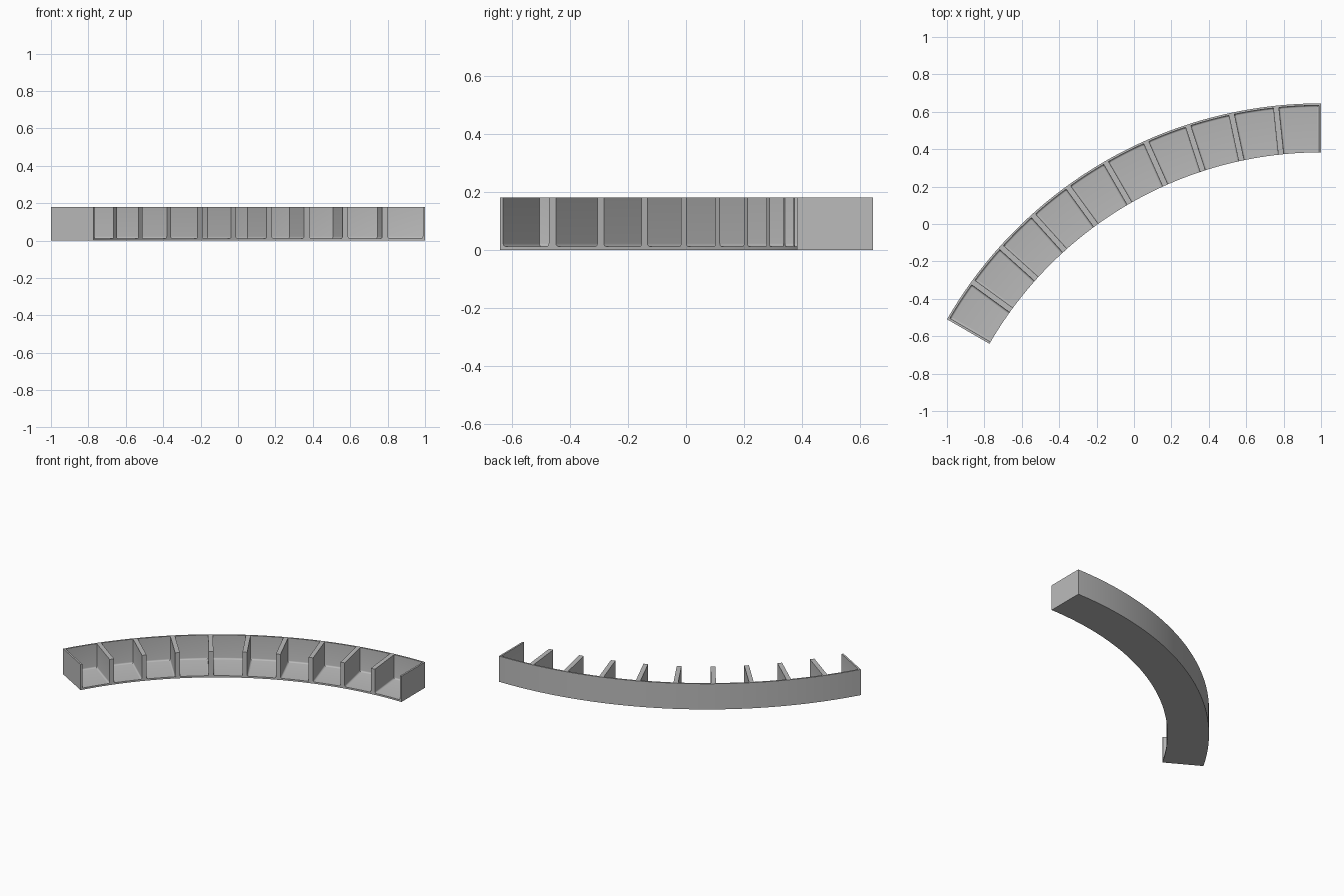
import bpy
import bmesh
from math import radians, sin, cos, pi
from mathutils import Matrix, Vector

cube = bpy.data.objects.get("Cube")
if cube:
    bpy.data.objects.remove(cube, do_unlink=True)

# Main dimensions
OUTER, INNER = 2.309, 2.047
HEIGHT, FLOOR, WALL = 0.18, 0.012, 0.011
DIVIDER, FILLET = 0.03, 0.01
SWEEP, CELLS, STEPS = radians(60), 10, 80
CENTRE = Vector((1, -1.664, 0))

grey = bpy.data.materials.new("light grey")
grey.use_nodes = True
grey.diffuse_color = (0.5, 0.5, 0.5, 1)
grey.node_tree.nodes["Principled BSDF"].inputs["Base Color"].default_value = grey.diffuse_color


def frame(angle):
    """Local x runs along the arc, local y points outward."""
    return Matrix.Translation(CENTRE) @ Matrix.Rotation(angle, 4, "Z")


def fillet(cx, cz, start):
    """Quarter round, going counter-clockwise from start."""
    return [(cx + FILLET * cos(start + i * pi / 8), cz + FILLET * sin(start + i * pi / 8))
            for i in range(5)]


def loft(name, rings):
    """Solid through matching closed rings of points."""
    bm = bmesh.new()
    loops = [[bm.verts.new(p) for p in ring] for ring in rings]
    for a, b in zip(loops, loops[1:]):
        for i in range(len(a)):
            j = (i + 1) % len(a)
            bm.faces.new((a[i], a[j], b[j], b[i]))
    bm.faces.new(loops[0])
    bm.faces.new(loops[-1])
    bmesh.ops.recalc_face_normals(bm, faces=bm.faces)
    mesh = bpy.data.meshes.new(name)
    bm.to_mesh(mesh)
    bm.free()
    mesh.materials.append(grey)
    mesh.shade_smooth()
    mesh.set_sharp_from_angle(angle=radians(30))
    obj = bpy.data.objects.new(name, mesh)
    bpy.context.collection.objects.link(obj)
    return obj


def upright(name, angle, left, right, round_left, round_right):
    """Radial wall with rounded feet on the sides that face a cell."""
    foot = FLOOR / 2
    profile = [(left, HEIGHT)]
    if round_left:
        profile += fillet(left - FILLET, FLOOR + FILLET, -pi / 2)[::-1]
        profile.append((left - FILLET, foot))
    else:
        profile.append((left, foot))
    if round_right:
        profile.append((right + FILLET, foot))
        profile += fillet(right + FILLET, FLOOR + FILLET, pi)[::-1]
    else:
        profile.append((right, foot))
    profile.append((right, HEIGHT))
    m = frame(angle)
    loft(name, [[m @ Vector((u, r, z)) for u, z in profile]
                for r in (INNER, OUTER - WALL / 2)])


# Floor and curved back wall, swept as one L-shaped section
back = OUTER - WALL
section = [(INNER, 0), (OUTER, 0), (OUTER, HEIGHT), (back, HEIGHT)]
section += fillet(back - FILLET, FLOOR + FILLET, -pi / 2)[::-1]
section.append((INNER, FLOOR))
loft("floor_and_back_wall",
     [[frame(SWEEP * i / STEPS) @ Vector((0, r, z)) for r, z in section]
      for i in range(STEPS + 1)])

# Dividers between the compartments
for k in range(1, CELLS):
    upright(f"divider_{k}", SWEEP * k / CELLS, -DIVIDER / 2, DIVIDER / 2, True, True)

# Thin end walls
upright("left_end_wall", 0, -FLOOR, 0, True, False)
upright("right_end_wall", SWEEP, 0, FLOOR, False, True)
